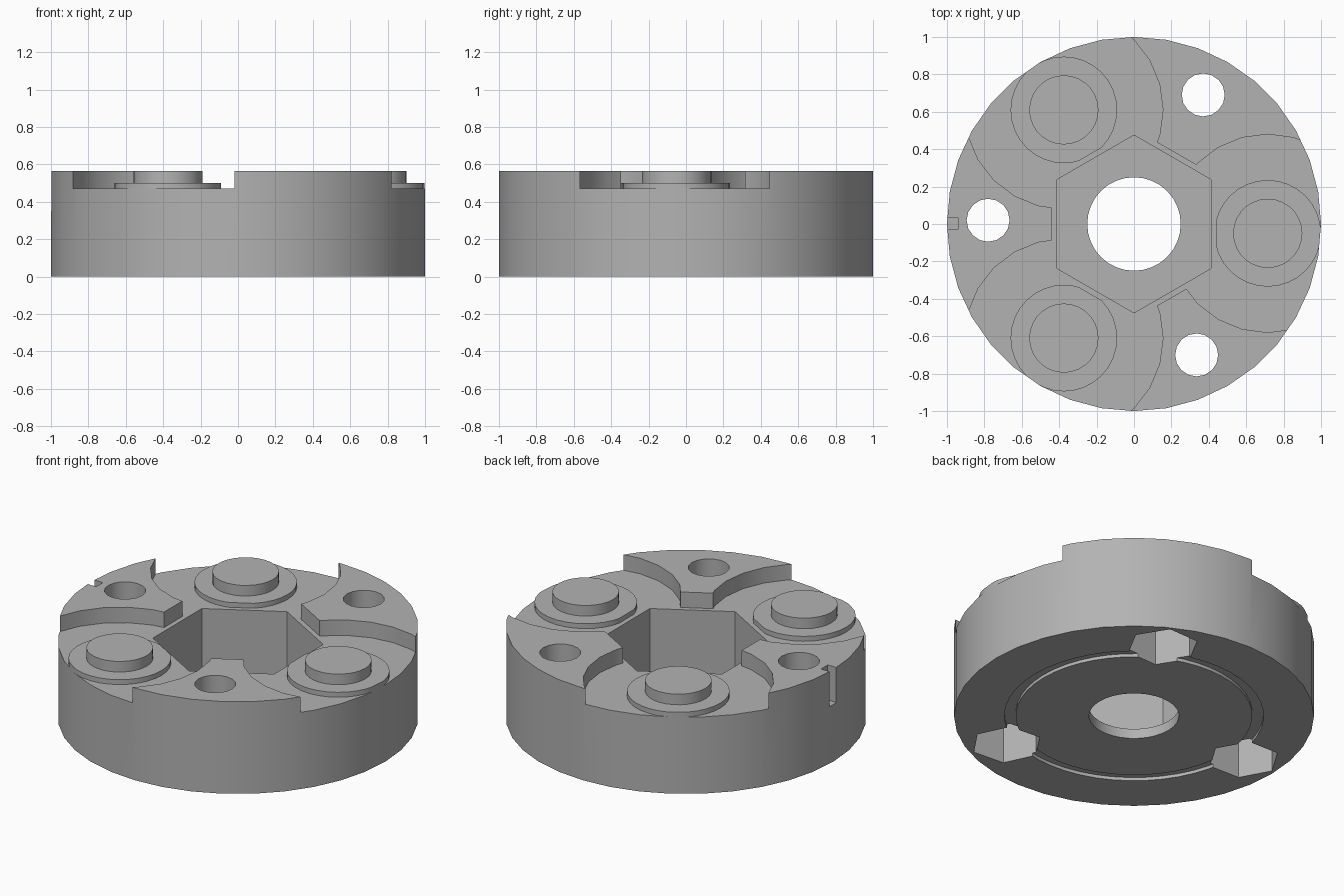
import bpy, bmesh, math
from mathutils import Matrix, Vector

cube = bpy.data.objects.get("Cube")
if cube:
    bpy.data.objects.remove(cube, do_unlink=True)

FLOOR, TOP = 0.47, 0.565          # recessed deck and full height
BOSSES = [(0.715, -0.05), (-0.375, 0.61), (-0.375, -0.61)]
HOLES = [(-0.78, 0.02), (0.37, 0.69), (0.335, -0.70)]
HEX = 2 / math.sqrt(3)            # apothem to corner radius

grey = bpy.data.materials.new("grey")
grey.use_nodes = True
COLOUR = (0.45, 0.45, 0.45, 1)
grey.diffuse_color = COLOUR
grey.node_tree.nodes["Principled BSDF"].inputs["Base Color"].default_value = COLOUR


def add_object(name, bm):
    mesh = bpy.data.meshes.new(name)
    bm.to_mesh(mesh)
    bm.free()
    mesh.materials.append(grey)
    obj = bpy.data.objects.new(name, mesh)
    bpy.context.collection.objects.link(obj)
    return obj


def prism(name, at, radius, z0, z1, sides, turn=0.0):
    """Upright prism with a corner facing the angle 'turn'."""
    bm = bmesh.new()
    bmesh.ops.create_cone(bm, cap_ends=True, segments=sides, radius1=radius,
                          radius2=radius, depth=z1 - z0)
    first = max(bm.verts, key=lambda v: v.co.y).co
    spin = Matrix.Rotation(turn - math.atan2(first.y, first.x), 4, 'Z')
    place = Matrix.Translation((at[0], at[1], (z0 + z1) / 2))
    bmesh.ops.transform(bm, matrix=place @ spin, verts=bm.verts)
    return add_object(name, bm)


def box(name, low, high):
    bm = bmesh.new()
    bmesh.ops.create_cube(bm, size=1)
    low, high = Vector(low), Vector(high)
    for v in bm.verts:
        v.co = (low + high) / 2 + v.co * (high - low)
    return add_object(name, bm)


def combine(obj, cutter, operation='DIFFERENCE'):
    """Apply a boolean and throw the cutter away."""
    cutter.hide_render = True
    mod = obj.modifiers.new("cut", 'BOOLEAN')
    mod.operation, mod.solver, mod.object = operation, 'EXACT', cutter
    graph = bpy.context.evaluated_depsgraph_get()
    graph.update()
    mesh = bpy.data.meshes.new_from_object(obj.evaluated_get(graph))
    obj.modifiers.clear()
    obj.data = mesh
    bpy.data.objects.remove(cutter, do_unlink=True)


def smooth(obj):
    obj.data.shade_smooth()
    obj.data.set_sharp_from_angle(angle=math.radians(30))


# Main disc, with the deck recessed around each boss to leave three lobes
body = prism("body", (0, 0), 1.0, 0, TOP, 36, math.pi / 2)
for at in BOSSES:
    combine(body, prism("recess_cutter", at, 0.53, FLOOR, 1, 24))
combine(body, prism("tip_cutter", (0, 0), 0.44 * HEX, FLOOR, 1, 6, math.pi / 2))

# Hexagonal socket with a round hole through its floor
combine(body, prism("socket_cutter", (0, 0), 0.475, 0.06, 1, 6, math.pi / 2))
combine(body, prism("bore_cutter", (0, 0), 0.25, -1, 0.3, 32))

# Bolt holes in the lobes, with nut pockets underneath
for at in HOLES:
    combine(body, prism("hole_cutter", at, 0.115, -1, 1, 16))
    combine(body, prism("nut_cutter", at, 0.2, -1, 0.3, 6, math.atan2(at[1], at[0])))

# Ring groove underneath
ring = prism("groove_cutter", (0, 0), 0.72, -0.1, 0.02, 48)
combine(ring, prism("groove_core", (0, 0), 0.657, -0.2, 0.2, 48))
combine(body, ring)

# Index notch on the rim
combine(body, box("notch_cutter", (-1.1, -0.03, 0.35), (-0.94, 0.035, 1)))
smooth(body)

# Flanged bosses, trimmed to the socket and the rim
for i, at in enumerate(BOSSES, 1):
    flange = prism(f"flange_{i}", at, 0.285, FLOOR, 0.5, 32)
    combine(flange, prism("trim_cutter", (0, 0), 0.44 * HEX, 0, 1, 6, math.pi / 2))
    combine(flange, prism("rim_cutter", (0, 0), 1.0, 0, 1, 36, math.pi / 2), 'INTERSECT')
    smooth(flange)
    smooth(prism(f"boss_{i}", at, 0.185, FLOOR, TOP, 28))
